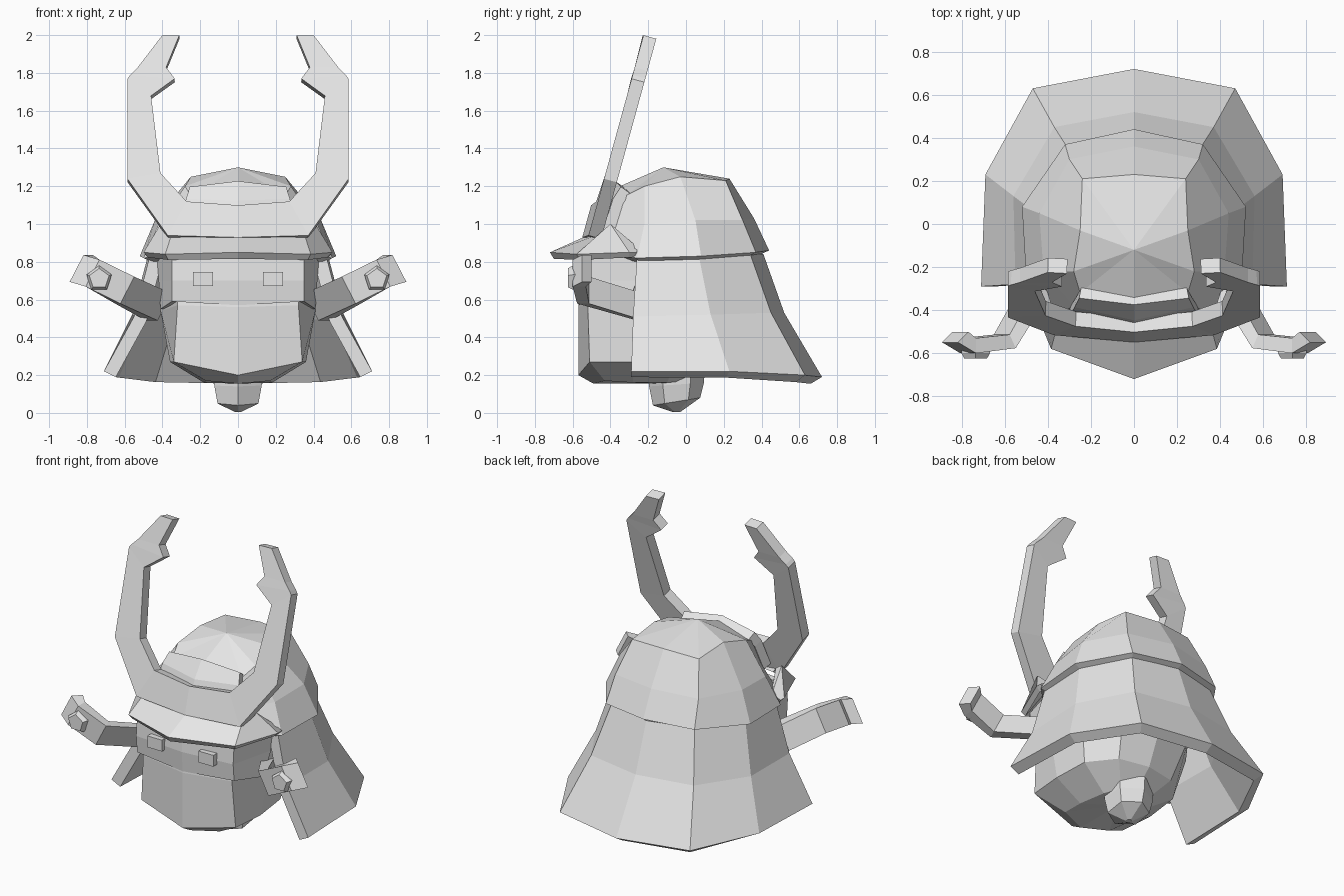
import bpy, bmesh
from math import cos, sin, tau
from mathutils import Vector

cube = bpy.data.objects.get("Cube")
if cube:
    bpy.data.objects.remove(cube)

steel = bpy.data.materials.new("plain grey")
steel.use_nodes = True
grey = (0.8, 0.8, 0.8, 1)
steel.diffuse_color = grey
steel.node_tree.nodes["Principled BSDF"].inputs["Base Color"].default_value = grey


def finish(name, bm, closed):
    bmesh.ops.remove_doubles(bm, verts=bm.verts, dist=0.0005)
    if closed:
        bmesh.ops.recalc_face_normals(bm, faces=bm.faces)
    mesh = bpy.data.meshes.new(name)
    bm.to_mesh(mesh)
    bm.free()
    mesh.materials.append(steel)
    obj = bpy.data.objects.new(name, mesh)
    bpy.context.collection.objects.link(obj)
    mirror = obj.modifiers.new("mirror", "MIRROR")
    mirror.merge_threshold = 0.002
    return obj


def shell(name, rows, thickness=0, offset=-1):
    """Left half of a sheet; rows run downward, columns from back to front."""
    bm = bmesh.new()
    grid = [[bm.verts.new(p) for p in row] for row in rows]
    for a, b in zip(grid, grid[1:]):
        for j in range(len(a) - 1):
            bm.faces.new((a[j], a[j + 1], b[j + 1], b[j]))
    obj = finish(name, bm, False)
    if thickness:
        solid = obj.modifiers.new("thickness", "SOLIDIFY")
        solid.thickness = thickness
        solid.offset = offset
    return obj


def loft(name, rings):
    """Closed solid through rings of equal point count."""
    bm = bmesh.new()
    loops = [[bm.verts.new(p) for p in ring] for ring in rings]
    n = len(loops[0])
    for a, b in zip(loops, loops[1:]):
        for j in range(n):
            k = (j + 1) % n
            bm.faces.new((a[j], a[k], b[k], b[j]))
    bm.faces.new(loops[0])
    bm.faces.new(loops[-1])
    return finish(name, bm, True)


# Faceted bowl
shell("helmet_bowl", [
    [(0, -.12, 1.3)] * 6,
    [(0, .23, 1.24), (.24, .21, 1.23), (.25, -.03, 1.25), (.28, -.22, 1.2), (.25, -.32, 1.15), (0, -.35, 1.2)],
    [(0, .36, 1.03), (.3, .3, 1.02), (.44, .05, 1.02), (.42, -.22, 1), (.28, -.38, .98), (0, -.44, .98)],
    [(0, .44, .86), (.32, .37, .85), (.52, .08, .83), (.5, -.26, .82), (.35, -.42, .84), (0, -.48, .84)],
], .05)

# Raised plate on the brow
shell("brow_plate", [
    [(.25, -.32, 1.18), (0, -.35, 1.21)],
    [(.27, -.36, 1.12), (0, -.42, 1.11)],
    [(.3, -.41, .96), (0, -.47, .95)],
], .06, 0)

# Flared neck guard
shell("neck_guard", [
    [(0, .41, .84), (.3, .34, .84), (.48, .07, .82), (.47, -.26, .82)],
    [(0, .52, .53), (.37, .45, .53), (.56, .13, .52), (.55, -.28, .51)],
    [(0, .72, .19), (.47, .63, .2), (.69, .23, .22), (.71, -.29, .22)],
], .07)

# Pointed brim with lifted side wings
shell("brim", [
    [(.44, -.26, .88), (.41, -.4, 1), (.35, -.45, .95), (0, -.52, .94)],
    [(.5, -.26, .85), (.5, -.3, .85), (.385, -.58, .84), (0, -.72, .85)],
], .04)

# Horn crest leaning backward, listed as outer and inner edge pairs
pairs = [((0, .93), (0, 1.1)), ((.37, .94), (.27, 1.12)), ((.585, 1.24), (.41, 1.27)),
         ((.585, 1.77), (.46, 1.68)), ((.57, 1.79), (.335, 1.77)),
         ((.53, 1.83), (.38, 1.83)), ((.4, 2), (.31, 2))]


def lean(p):
    x, z = p
    return (x, -.4 + (z - 1.24) * .275 - .03 * max(0, 1 - x / .37), z - .01)


shell("horn_crest", [[lean(p) for p in pair] for pair in pairs], .07, 0)

# Eye band
shell("eye_band", [
    [(.43, -.26, .83), (.35, -.54, .83), (0, -.57, .83)],
    [(.42, -.26, .7), (.35, -.55, .7), (0, -.58, .7)],
    [(.41, -.32, .55), (.35, -.54, .59), (0, -.57, .57)],
], .05)

# Head and lower mask, closed below
shell("face_mask", [
    [(0, .3, .82), (.25, .25, .82), (.4, 0, .82), (.4, -.27, .8), (.33, -.5, .8), (0, -.53, .8)],
    [(0, .25, .54), (.25, .2, .54), (.4, 0, .54), (.41, -.28, .54), (.32, -.52, .57), (0, -.57, .56)],
    [(0, .14, .29), (.2, .1, .29), (.34, -.05, .28), (.36, -.28, .27), (.34, -.51, .27), (0, -.57, .2)],
    [(0, .02, .17), (.1, 0, .17), (.15, -.1, .16), (.18, -.28, .16), (.17, -.43, .17), (0, -.49, .155)],
    [(0, -.15, .155)] * 6,
])


def box_ring(cx, cz, y, hx, hz):
    return [(cx + sx * hx, y, cz + sz * hz) for sx, sz in ((-1, -1), (1, -1), (1, 1), (-1, 1))]


# Small square eye plates
loft("eye_plates", [box_ring(.185, .71, y, .053, .037) for y in (-.595, -.54)])

# Swept side flaps
path = [(.42, -.24, .56), (.6, -.545, .65), (.77, -.565, .74), (.83, -.525, .765)]
wide = Vector((-.46, 0, .89)) * .08
thick = [Vector(v) * .035 for v in ((.9, .5, 0), (.4, .9, 0), (0, 1, 0), (-.7, .7, 0))]
rings = []
for point, t in zip(path, thick):
    p = Vector(point)
    rings.append([p + wide + t, p + wide - t, p - wide - t, p - wide + t])
loft("side_flaps", rings)

# Five sided studs on the flaps
loft("flap_studs", [[(.735 + r * sin(tau * i / 5), y, .71 + r * cos(tau * i / 5)) for i in range(5)]
                    for y, r in ((-.625, .055), (-.6, .07), (-.56, .07))])

# Hexagonal plug under the chin, full ring so the mirror only doubles it in place
plug = loft("chin_plug", [[(r * sin(tau * i / 6), -.05 + r * cos(tau * i / 6), z + tilt * cos(tau * i / 6))
                           for i in range(6)]
                          for z, r, tilt in ((.24, .15, 0), (.15, .145, .01), (.06, .125, .02), (.005, .02, 0))])
plug.modifiers.clear()
